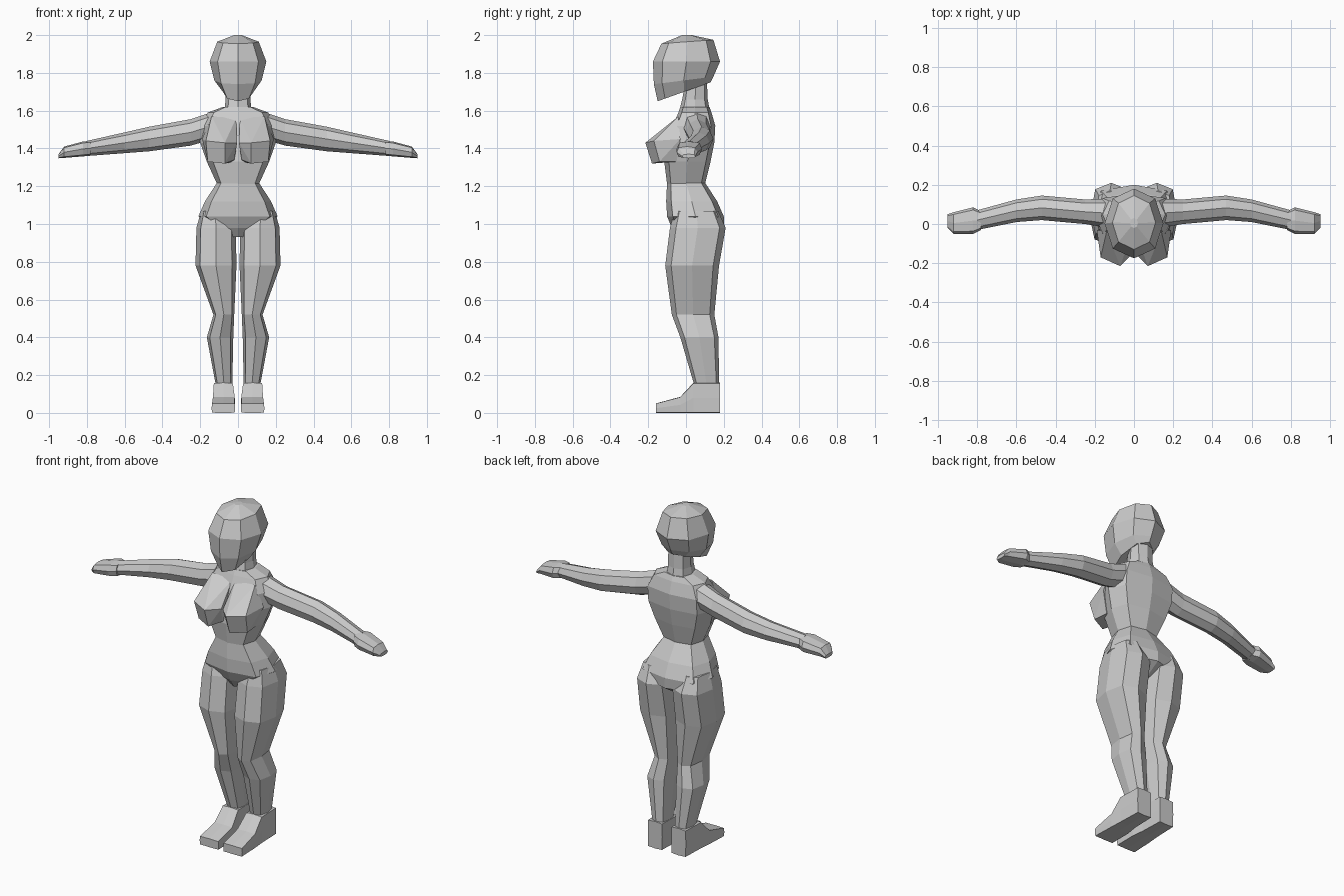
import bpy
import bmesh
from mathutils import Vector

cube = bpy.data.objects.get("Cube")
if cube:
    bpy.data.objects.remove(cube, do_unlink=True)

GREY = (0.6, 0.6, 0.6, 1.0)
skin = bpy.data.materials.new("plain grey")
skin.use_nodes = True
skin.diffuse_color = GREY
skin.node_tree.nodes["Principled BSDF"].inputs["Base Color"].default_value = GREY

X, Y, Z = range(3)
SIDES = (("left", 1), ("right", -1))


def finish(name, bm):
    """Turn a bmesh into a flat shaded object."""
    bmesh.ops.recalc_face_normals(bm, faces=bm.faces[:])
    mesh = bpy.data.meshes.new(name)
    bm.to_mesh(mesh)
    bm.free()
    mesh.materials.append(skin)
    obj = bpy.data.objects.new(name, mesh)
    bpy.context.scene.collection.objects.link(obj)
    return obj


def loft(name, rings, axis=Z, corner=0.75, side=1):
    """Skin eight-sided rings: (position, u min, u max, v min, v max, tilt)."""
    c = corner
    outline = ((1, 0), (c, c), (0, 1), (-c, c), (-1, 0), (-c, -c), (0, -1), (c, -c))
    bm = bmesh.new()
    loops = []
    for pos, u0, u1, v0, v1, *tilt in rings:
        loop = []
        for u, v in outline:
            co = [(u0 + u1) / 2 + u * (u1 - u0) / 2,
                  (v0 + v1) / 2 + v * (v1 - v0) / 2]
            co.insert(axis, pos + v * sum(tilt))
            co[X] *= side
            loop.append(bm.verts.new(co))
        loops.append(loop)
    for low, high in zip(loops, loops[1:]):
        for i in range(len(low)):
            j = i - 1
            bm.faces.new((low[j], low[i], high[i], high[j]))
    bm.faces.new(loops[0])
    bm.faces.new(loops[-1])
    return finish(name, bm)


def centred(rings):
    """Expand (z, half width, front, back, tilt) to full rings."""
    return [(z, -w, w, *rest) for z, w, *rest in rings]


def hull(name, points, side):
    """Faceted solid around a few points."""
    bm = bmesh.new()
    for x, y, z in points:
        bm.verts.new(Vector((x * side, y, z)))
    bmesh.ops.convex_hull(bm, input=bm.verts[:])
    bmesh.ops.dissolve_limit(bm, angle_limit=0.15, verts=bm.verts[:], edges=bm.edges[:])
    return finish(name, bm)


# Head with a slanted jaw
loft("head", centred([
    (1.70, .08, -.15, .13, .05),
    (1.76, .125, -.17, .145, .02),
    (1.86, .15, -.175, .18),
    (1.965, .11, -.13, .145, .01),
    (2.0, .02, -.02, .03),
]), corner=0.72)

# Neck
loft("neck", centred([
    (1.58, .075, -.04, .13),
    (1.66, .065, -.02, .115),
    (1.77, .065, 0, .11),
]))

# Ribcage and shoulders
loft("torso", centred([
    (1.21, .11, -.1, .1),
    (1.33, .165, -.115, .13),
    (1.43, .2, -.1, .15),
    (1.52, .2, -.07, .155),
    (1.59, .16, -.04, .135),
    (1.62, .08, -.03, .125),
]), corner=0.8)

# Pelvis, tapering to the crotch
loft("pelvis", centred([
    (.93, .03, -.04, .12),
    (.98, .12, -.075, .2),
    (1.04, .21, -.1, .2),
    (1.12, .175, -.105, .165),
    (1.22, .11, -.1, .1),
]), corner=0.8)

for word, side in SIDES:
    # Bust, fullest low at the front
    hull(word + "_breast", [
        (.01, -.04, 1.56), (.14, -.04, 1.57), (.19, -.03, 1.45),
        (.005, -.15, 1.43), (.07, -.215, 1.43), (.17, -.17, 1.44),
        (.02, -.12, 1.34), (.07, -.18, 1.32), (.16, -.14, 1.33),
        (.15, -.05, 1.33), (.02, -.05, 1.33),
    ], side)

    # Arm from shoulder to wrist
    loft(word + "_arm", [
        (.13, -.02, .13, 1.45, 1.595),
        (.25, 0, .125, 1.415, 1.555),
        (.47, .02, .145, 1.385, 1.515),
        (.6, .01, .125, 1.375, 1.485),
        (.8, -.03, .07, 1.36, 1.44),
    ], axis=X, corner=0.7, side=side)

    # Mitten hand
    loft(word + "_hand", [
        (.78, -.03, .065, 1.362, 1.44),
        (.82, -.05, .085, 1.358, 1.437),
        (.92, -.05, .06, 1.35, 1.41),
        (.95, -.02, .05, 1.348, 1.37),
    ], axis=X, corner=0.8, side=side)

    # Leg from buttock to ankle
    loft(word + "_leg", [
        (.1, .03, .125, .04, .178),
        (.16, .03, .12, .04, .175),
        (.4, .025, .165, -.03, .172),
        (.52, .02, .13, -.075, .15),
        (.78, .008, .225, -.11, .175),
        (.98, .012, .22, -.085, .21),
        (1.07, .05, .195, -.06, .17),
    ], corner=0.78, side=side)

    # Foot: heel, instep and toes
    loft(word + "_foot", [
        (.18, .03, .125, 0, .16),
        (.04, .025, .13, 0, .16),
        (-.03, .015, .135, 0, .085),
        (-.16, .015, .14, 0, .05),
    ], axis=Y, corner=0.96, side=side)
